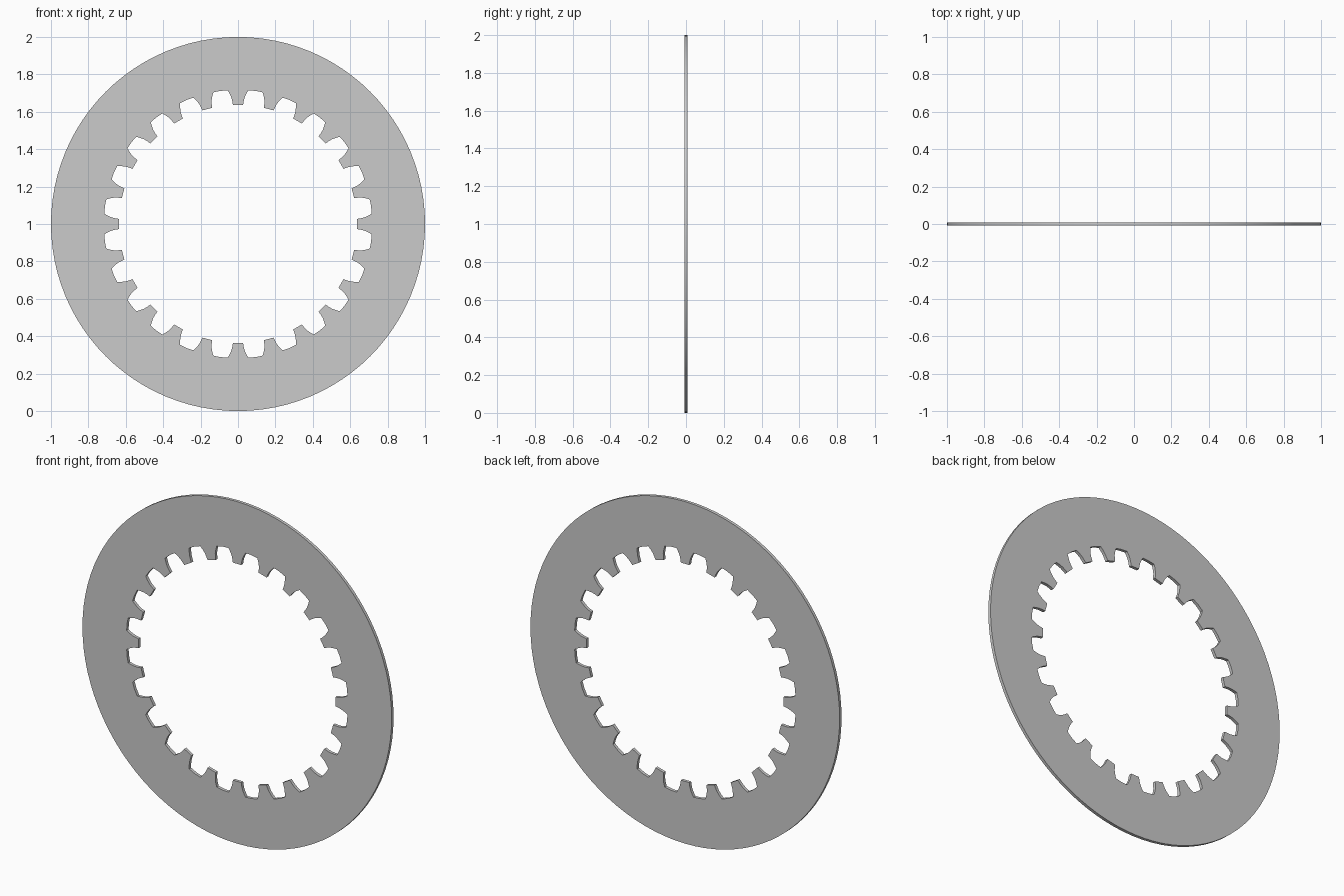
import bpy, bmesh
from math import sin, cos, pi, radians, atan2, hypot

cube = bpy.data.objects.get("Cube")
if cube:
    bpy.data.objects.remove(cube, do_unlink=True)

TEETH = 24
OUTER_RADIUS = 1.0
ROOT_RADIUS = 0.718
THICKNESS = 0.018
ARC_STEPS = 4
PITCH = 2 * pi / TEETH

# Half of one tooth: (distance from axis, half width), tip to root
FLANK = [(0.636, 0.027), (0.655, 0.030), (0.675, 0.035), (0.695, 0.044), (0.714, 0.055)]


def sector_profile():
    """Polar outline of one pitch, from tooth centre to tooth centre."""
    half = [(hypot(r, w), atan2(w, r)) for r, w in FLANK]
    inner = [(FLANK[0][0], 0)] + half
    inner.append((ROOT_RADIUS, PITCH / 2))
    inner += [(r, PITCH - a) for r, a in reversed(half)]
    inner.append((FLANK[0][0], PITCH))
    outer = [(OUTER_RADIUS, PITCH * i / ARC_STEPS) for i in range(ARC_STEPS, -1, -1)]
    return inner + outer


def build_ring(name):
    bm = bmesh.new()
    profile = sector_profile()

    # Repeat the sector around the axis and weld the seams
    for tooth in range(TEETH):
        turn = tooth * PITCH
        bm.faces.new([
            bm.verts.new((r * sin(a + turn), -THICKNESS / 2, 1 + r * cos(a + turn)))
            for r, a in profile
        ])
    bmesh.ops.remove_doubles(bm, verts=bm.verts[:], dist=0.0001)

    # Give the flat ring its thickness
    result = bmesh.ops.extrude_face_region(bm, geom=bm.faces[:], use_keep_orig=True)
    moved = [g for g in result["geom"] if isinstance(g, bmesh.types.BMVert)]
    bmesh.ops.translate(bm, verts=moved, vec=(0, THICKNESS, 0))
    bmesh.ops.recalc_face_normals(bm, faces=bm.faces[:])

    mesh = bpy.data.meshes.new(name)
    bm.to_mesh(mesh)
    bm.free()
    obj = bpy.data.objects.new(name, mesh)
    bpy.context.collection.objects.link(obj)
    return obj


# Thin disc with internal teeth
ring = build_ring("internal_tooth_ring")
bpy.ops.object.select_all(action="DESELECT")
ring.select_set(True)
bpy.context.view_layer.objects.active = ring
bpy.ops.object.shade_smooth_by_angle(angle=radians(20))
